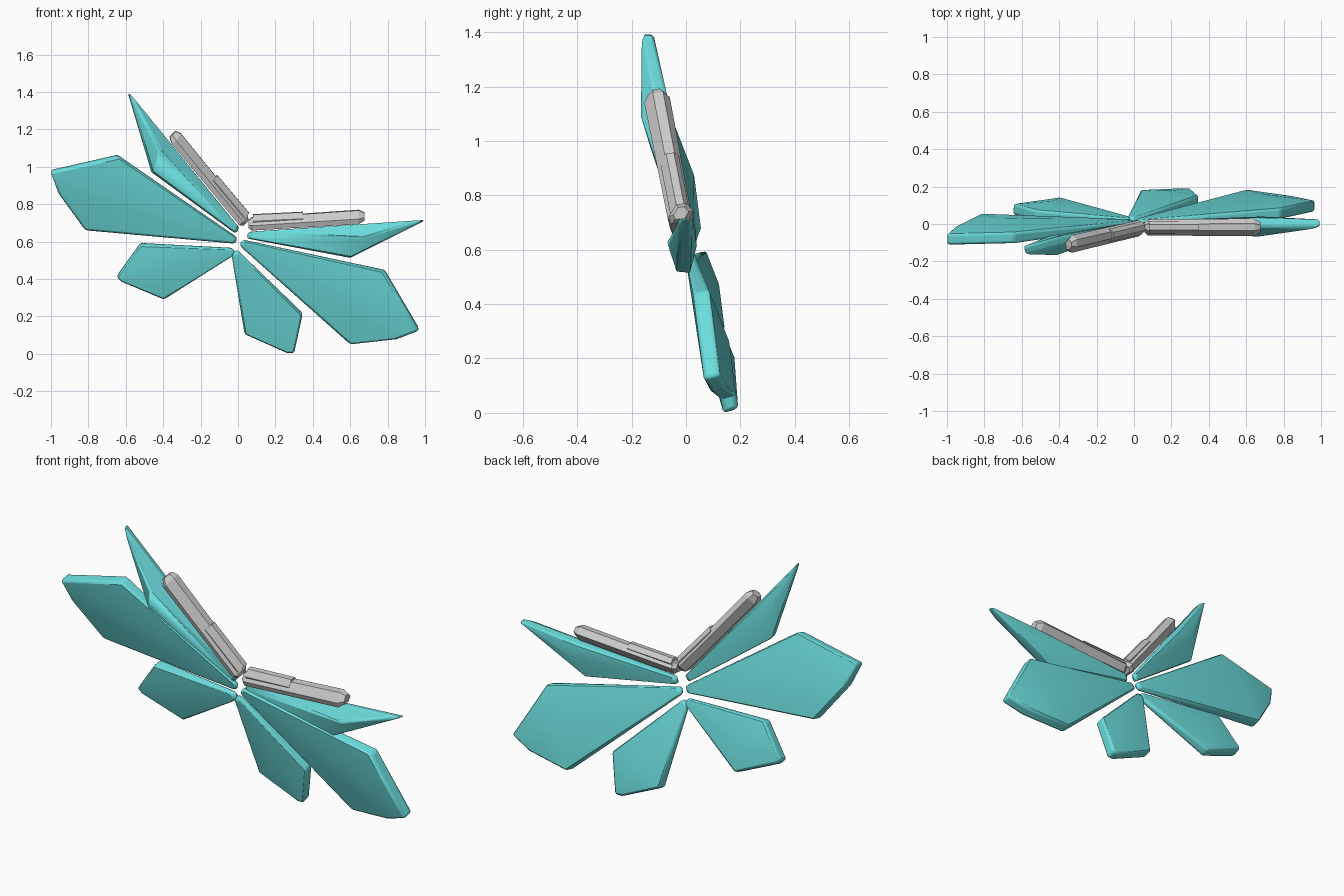
import bpy, bmesh, math
from mathutils import Vector, Matrix

if "Cube" in bpy.data.objects:
    bpy.data.objects.remove(bpy.data.objects["Cube"])

# The two wings mirror each other across a tilted plane
N = Vector((0.915, 0.083, -0.394)).normalized()
REFLECT = Matrix.Translation(N * -0.466) @ Matrix.Scale(-1, 4, N)

teal = bpy.data.materials.new("teal")
teal.diffuse_color = (0.15, 0.72, 0.72, 1)
teal.use_nodes = True
teal.node_tree.nodes["Principled BSDF"].inputs["Base Color"].default_value = teal.diffuse_color


def hull_part(name, points, bevel, mat=None):
    """Convex part, built once for the right side and once mirrored."""
    for side in ("right", "left"):
        bm = bmesh.new()
        for p in points:
            bm.verts.new(REFLECT @ Vector(p) if side == "left" else p)
        res = bmesh.ops.convex_hull(bm, input=bm.verts[:])
        junk = {g for g in res["geom_interior"] + res["geom_unused"]
                if isinstance(g, bmesh.types.BMVert)}
        bmesh.ops.delete(bm, geom=list(junk), context='VERTS')
        bmesh.ops.dissolve_limit(bm, angle_limit=math.radians(1),
                                 verts=bm.verts[:], edges=bm.edges[:])
        bmesh.ops.recalc_face_normals(bm, faces=bm.faces[:])
        me = bpy.data.meshes.new(side + "_" + name)
        bm.to_mesh(me)
        bm.free()
        ob = bpy.data.objects.new(side + "_" + name, me)
        bpy.context.collection.objects.link(ob)
        if mat:
            me.materials.append(mat)
        if bevel:
            mod = ob.modifiers.new("soft_rim", 'BEVEL')
            mod.width, mod.segments = bevel, 2
            mod.limit_method, mod.angle_limit = 'ANGLE', math.radians(32)
            bpy.context.view_layer.objects.active = ob
            ob.select_set(True)
            bpy.ops.object.shade_smooth_by_angle(angle=math.radians(25))
            ob.select_set(False)


def blade(name, root, rim, ridge, front, back, edge=0.03):
    """Kite blade: thick rim plus a raised ridge point on each face."""
    root, rim, ridge = Vector(root), [Vector(p) for p in rim], Vector(ridge)
    n = (rim[0] - root).cross(rim[-1] - root).normalized()
    if n.y > 0:
        n.negate()
    across = (rim[0] - rim[-1]).normalized() * 0.018
    pts = [root + across * s + n * t for s in (-1, 1) for t in (-0.014, 0.014)]
    pts += [p + n * t for p in rim for t in (-edge, edge)]
    pts += [ridge + n * front, ridge - n * back]
    hull_part(name, pts, 0.014, teal)


# Energy blades, root then rim from the upper edge round to the lower
blade("upper_blade", (0.05, 0.0, 0.635),
      [(0.64, 0.01, 0.685), (1.0, 0.0, 0.715), (0.6, -0.01, 0.515)],
      (0.68, 0.0, 0.62), 0.07, 0.04, 0.024)
blade("middle_blade", (0.015, 0.01, 0.595),
      [(0.785, 0.055, 0.445), (0.97, 0.095, 0.13),
       (0.85, 0.12, 0.083), (0.6, 0.155, 0.055)],
      (0.69, 0.105, 0.25), 0.055, 0.055)
blade("lower_blade", (-0.02, 0.02, 0.55),
      [(0.345, 0.125, 0.215), (0.30, 0.165, 0.008), (0.265, 0.165, 0.008),
       (0.035, 0.155, 0.11)],
      (0.19, 0.135, 0.19), 0.05, 0.045, 0.028)

# Grey emitter bars: five-sided section with tapered ends
START, END = Vector((0.055, -0.018, 0.695)), Vector((0.675, -0.018, 0.735))
SECTION = [(-0.047, -0.012), (-0.018, 0.034), (0.02, 0.038),
           (0.047, 0.008), (0.022, -0.034), (-0.036, -0.04)]


def ring(t, scale, lift=0):
    c = START.lerp(END, t)
    return [(c.x, c.y + y * scale, c.z + z * scale + lift) for y, z in SECTION]


hull_part("bar", ring(0, 0.55) + ring(0.03, 0.92) + ring(0.95, 1) + ring(1, 0.6), 0)
hull_part("bar_cover", ring(0.04, 0.75, 0.022) + ring(0.47, 0.75, 0.018), 0)
